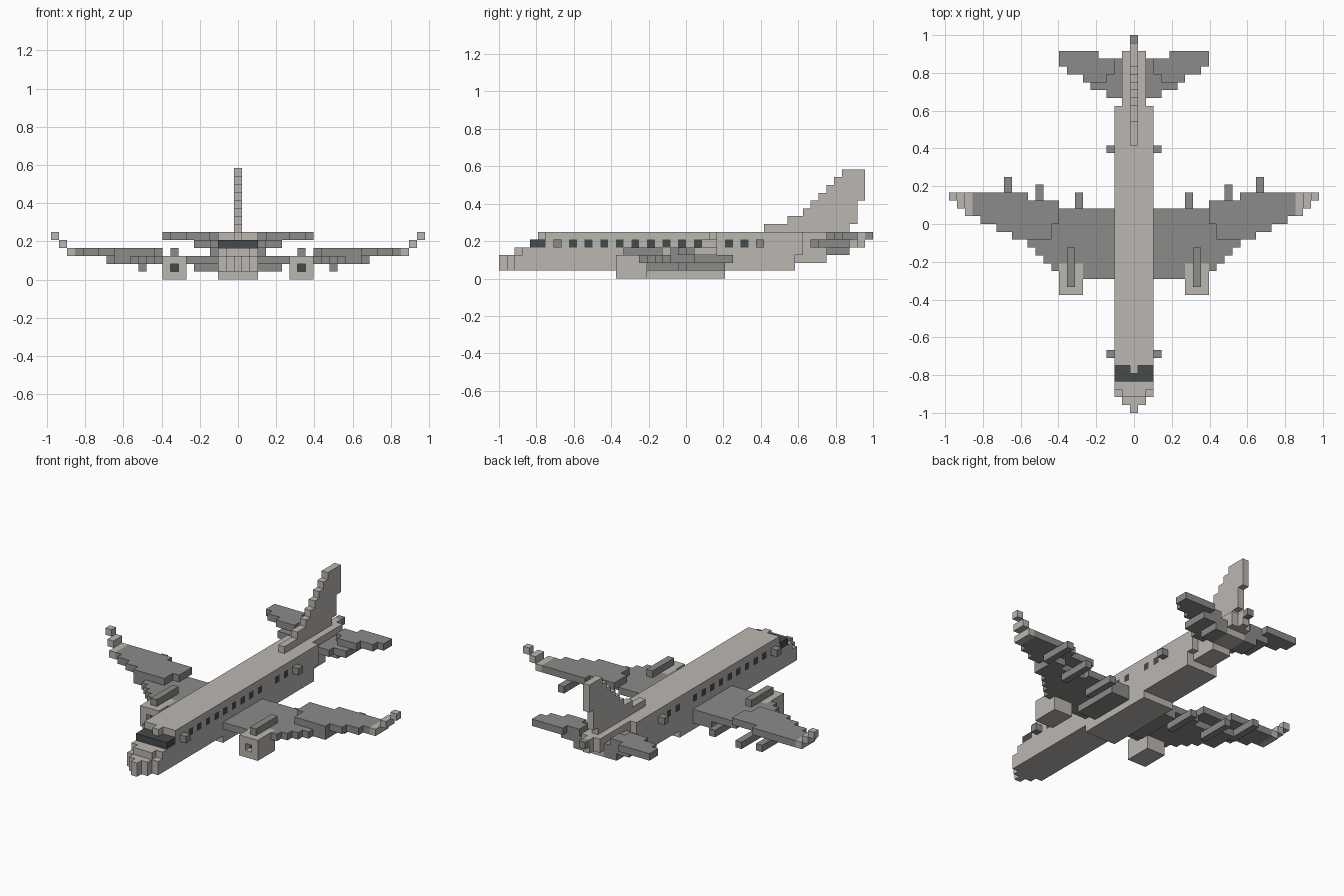
import bpy
import bmesh
from mathutils import Vector

old = bpy.data.objects.get("Cube")
if old:
    bpy.data.objects.remove(old, do_unlink=True)

UNIT = 1 / 24          # edge of one block
LENGTH = 48            # blocks from nose to tail
LIGHT, GREY, DARK = range(3)


def make_material(name, rgb):
    mat = bpy.data.materials.new(name)
    mat.use_nodes = True
    colour = (*rgb, 1)
    mat.diffuse_color = colour
    mat.node_tree.nodes["Principled BSDF"].inputs["Base Color"].default_value = colour
    return mat


materials = [
    make_material("pale warm grey", (0.50, 0.47, 0.44)),
    make_material("mid grey", (0.26, 0.26, 0.25)),
    make_material("dark glass", (0.06, 0.07, 0.07)),
]

cells = {}             # (across, along, up) -> (part name, colour)


def fill(part, colour, xs, ys, zs):
    """Fill a block of cells; each range is inclusive."""
    for i in range(xs[0], xs[1] + 1):
        for j in range(ys[0], ys[1] + 1):
            for k in range(zs[0], zs[1] + 1):
                cells[i, j, k] = (part, colour)


def fill_pair(part, colour, xs, ys, zs):
    """Fill the same block on the left (+x) and right (-x)."""
    fill("left_" + part, colour, xs, ys, zs)
    fill("right_" + part, colour, (-xs[1], -xs[0]), ys, zs)


# Wings: inner panel, root thickening, swept outer panel in two layers
fill_pair("wing", GREY, (3, 6), (17, 25), (2, 2))
fill_pair("wing", GREY, (7, 9), (19, 25), (2, 2))
fill_pair("wing", GREY, (3, 5), (19, 25), (1, 1))
lead = {10: 18, 11: 19, 12: 20, 13: 21, 14: 22, 15: 22, 16: 23, 17: 23, 18: 24, 19: 24, 20: 25}
for i, start in lead.items():
    end = 27 if i > 13 else 26
    upper = max(start, 24 if i == 10 else 22)
    if i < 16:
        fill_pair("wing", GREY, (i, i), (start, end - 2), (2, 2))
    if i > 15:
        upper = start
    fill_pair("wing", GREY, (i, i), (upper, end), (3, 3))

# Upturned wing tips
for step in range(3):
    fill_pair("wing_tip", LIGHT, (21 + step, 21 + step), (25 + step, 27), (3 + step, 3 + step))

# Flap fairings
for i, start, end, k in ((7, 23, 27, 1), (12, 24, 28, 1), (16, 25, 29, 2)):
    fill_pair("flap_fairing", GREY, (i, i), (start, end), (k, k))

# Engines with a recessed intake, hung on pylons
fill_pair("engine", LIGHT, (7, 9), (15, 18), (0, 2))
fill_pair("engine", DARK, (8, 8), (16, 16), (1, 1))
for side in (-8, 8):
    del cells[side, 15, 1]
fill_pair("pylon", GREY, (8, 8), (16, 20), (3, 3))

# Tailplane
for i, start in {2: 40, 3: 40, 4: 41, 5: 41, 6: 42, 7: 43, 8: 43, 9: 44}.items():
    end = 45 if i > 4 else 44
    if i < 6:
        fill_pair("tailplane", GREY, (i, i), (start, 44), (4, 4))
    if i > 2:
        upper = 43 if i == 3 else max(start, 42)
        fill_pair("tailplane", GREY, (i, i), (upper, end), (5, 5))
fill_pair("tailplane", GREY, (2, 3), (42, 44), (3, 3))

# Fuselage: tapered nose, main tube, belly, rising tail
fill("fuselage", LIGHT, (0, 0), (0, 0), (1, 2))
fill("fuselage", LIGHT, (-1, 1), (1, 1), (1, 2))
fill("fuselage", LIGHT, (-2, 2), (2, 3), (1, 2))
fill("fuselage", LIGHT, (-1, 1), (2, 3), (3, 3))
fill("fuselage", LIGHT, (-2, 2), (3, 5), (1, 3))
fill("fuselage", LIGHT, (0, 0), (5, 5), (5, 5))
fill("fuselage", LIGHT, (-2, 2), (6, 37), (1, 5))
fill("fuselage", LIGHT, (-2, 2), (38, 38), (3, 5))
fill("fuselage", LIGHT, (-1, 1), (38, 41), (2, 5))
fill("fuselage", LIGHT, (-1, 1), (42, 44), (3, 5))
fill("fuselage", LIGHT, (-1, 1), (45, 45), (4, 5))
fill("fuselage", LIGHT, (0, 0), (46, 46), (4, 5))
fill("belly_fairing", LIGHT, (-2, 2), (17, 28), (0, 0))
fill("tail_cone", GREY, (0, 0), (47, 47), (5, 5))

# Cockpit glass, cabin windows and side boxes by the doors
fill("cockpit_glass", DARK, (-2, 2), (4, 5), (4, 4))
for j in list(range(9, 26, 2)) + [29, 31]:
    fill_pair("cabin_windows", DARK, (2, 2), (j, j), (4, 4))
for j in (7, 33):
    fill_pair("side_box", GREY, (3, 3), (j, j), (4, 4))

# Tail fin: stepped leading edge, notched trailing edge
for k in range(6, 14):
    start = {6: 34, 7: 37}.get(k, k + 31)
    end = 44 if k == 6 else 45 if k < 10 else 46
    fill("tail_fin", LIGHT, (0, 0), (start, end), (k, k))


def build(part):
    """Skin the exposed sides of one part and merge the flat areas."""
    bm = bmesh.new()
    used = sorted({c for p, c in cells.values() if p == part})
    for cell, (owner, colour) in cells.items():
        if owner != part:
            continue
        centre = Vector((cell[0], cell[1] + 0.5 - LENGTH / 2, cell[2] + 0.5))
        for axis in range(3):
            for sign in (-1, 1):
                beside = list(cell)
                beside[axis] += sign
                if tuple(beside) in cells:
                    continue
                n, u, v = Vector(), Vector(), Vector()
                n[axis] = sign / 2
                u[(axis + 1) % 3] = 0.5
                v[(axis + 2) % 3] = sign / 2
                corners = (-u - v, u - v, u + v, v - u)
                face = bm.faces.new([bm.verts.new((centre + n + c) * UNIT) for c in corners])
                face.material_index = used.index(colour)
    bmesh.ops.remove_doubles(bm, verts=bm.verts, dist=UNIT / 100)
    bmesh.ops.dissolve_limit(bm, angle_limit=0.01, verts=bm.verts, edges=bm.edges,
                             delimit={'MATERIAL'})
    mesh = bpy.data.meshes.new(part)
    bm.to_mesh(mesh)
    bm.free()
    for colour in used:
        mesh.materials.append(materials[colour])
    bpy.context.collection.objects.link(bpy.data.objects.new(part, mesh))


for part in sorted({p for p, c in cells.values()}):
    build(part)
